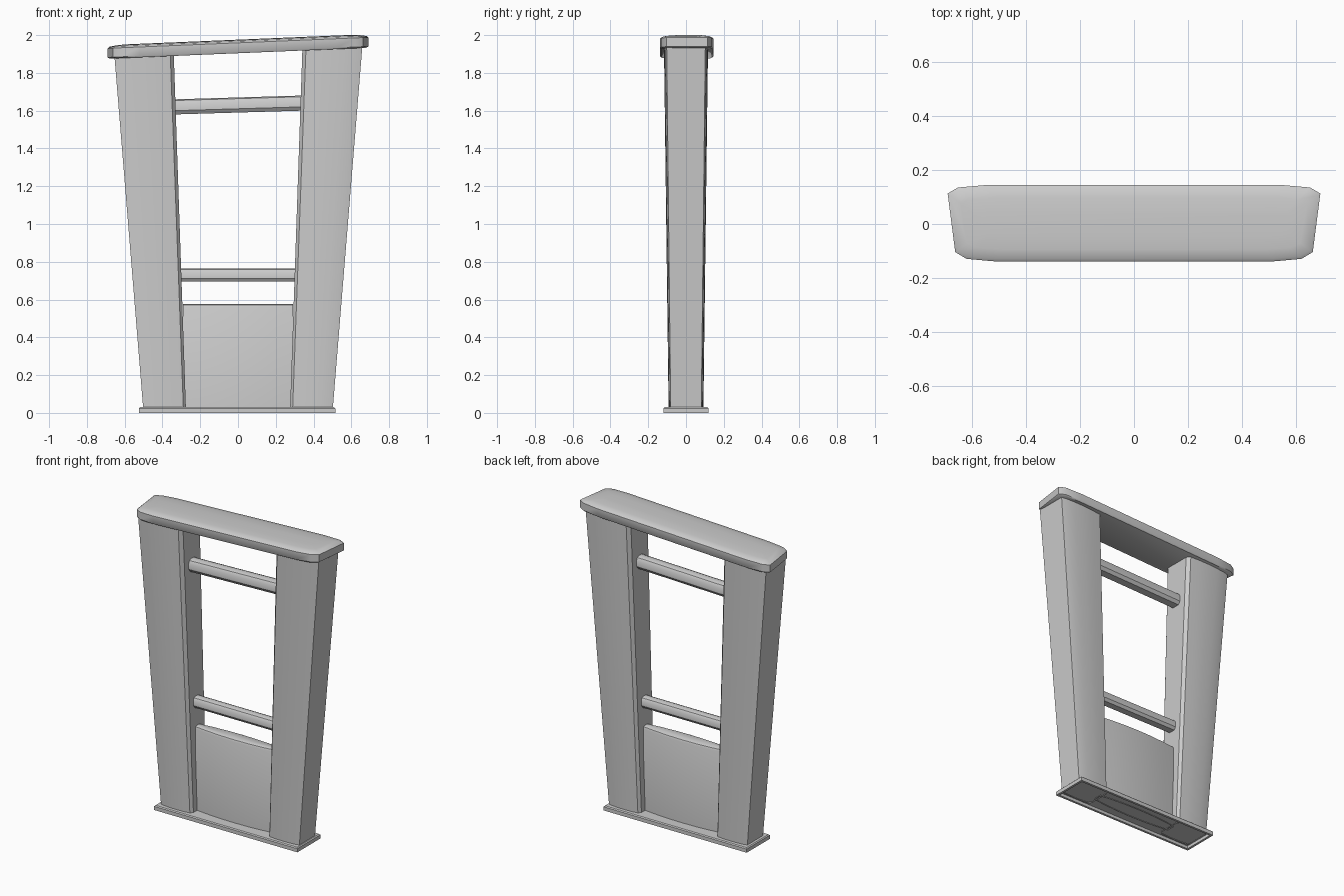
import bpy, bmesh, math

if "Cube" in bpy.data.objects:
    bpy.data.objects.remove(bpy.data.objects["Cube"])


def make_object(name, bm, angle=25):
    bmesh.ops.recalc_face_normals(bm, faces=bm.faces)
    mesh = bpy.data.meshes.new(name)
    bm.to_mesh(mesh)
    bm.free()
    obj = bpy.data.objects.new(name, mesh)
    bpy.context.collection.objects.link(obj)
    bpy.ops.object.select_all(action='DESELECT')
    bpy.context.view_layer.objects.active = obj
    obj.select_set(True)
    bpy.ops.object.shade_smooth_by_angle(angle=math.radians(angle))
    return obj


def loft(name, rings, cap_start=True, cap_end=True, angle=25):
    """Skin a list of equal-length closed rings."""
    bm = bmesh.new()
    vs = [[bm.verts.new(p) for p in ring] for ring in rings]
    n = len(rings[0])
    for a, b in zip(vs, vs[1:]):
        for i in range(n):
            j = (i + 1) % n
            bm.faces.new((a[i], a[j], b[j], b[i]))
    if cap_start:
        bm.faces.new(vs[0])
    if cap_end:
        bm.faces.new(vs[-1])
    return make_object(name, bm, angle)


def cap_underside(x):
    return 1.905 + 0.042 * x


def leg_x(u, z):
    inner = 0.275 + 0.065 * z / 1.9
    outer = 0.50 + 0.155 * z / 1.9
    return inner + u * (outer - inner)


# Leaning legs: bulged faces with chamfered corners, cut to the sloping cap
half = [(0, .74), (.06, .93), (.27, .98), (.49, 1), (.71, .98), (.9, .94), (1, .88)]
section = half + [(u, -v) for u, v in reversed(half)]
for side, name in ((-1, "left_leg"), (1, "right_leg")):
    bottom = [(side * leg_x(u, 0.015), v * 0.092, 0.015) for u, v in section]
    top = []
    for u, v in section:
        x = side * leg_x(u, 1.9)
        z = cap_underside(x) + 0.005
        top.append((side * leg_x(u, z), v * 0.116, z))
    loft(name, [bottom, top], cap_start=False)

# Sloping crowned cap with clipped corners, slightly wider at the back
right_side = [(.52, -.138), (.62, -.129), (.662, -.104), (.69, .113), (.652, .135), (.54, .145)]
outline = right_side + [(-x, y) for x, y in reversed(right_side)]


def cap_ring(dx, sy, h):
    return [(x * dx, y * sy, cap_underside(x * dx) + h) for x, y in outline]


loft("top_cap", [cap_ring(.985, .96, -.001), cap_ring(1, 1, .006), cap_ring(1, 1, .054),
                 cap_ring(.985, .93, .062), cap_ring(.93, .68, .068),
                 cap_ring(.86, .3, .071)], angle=40)


# Crossbars: flat underside and rounded top
def crossbar(name, half_length, z_left, z_right, height, depth):
    profile = [(-.32, -.5), (.32, -.5), (.5, -.25), (.5, .2), (.36, .42),
               (.15, .5), (-.15, .5), (-.36, .42), (-.5, .2), (-.5, -.25)]
    rings = [[(x, a * depth, z + b * height) for a, b in profile]
             for x, z in ((-half_length, z_left), (half_length, z_right))]
    loft(name, rings, angle=35)


crossbar("upper_crossbar", .335, 1.62, 1.64, .08, .08)
crossbar("lower_crossbar", .302, .73, .73, .07, .07)

# Lower panel bowed front and back, with an eased top edge
xs = [-.29, -.2, -.1, 0, .1, .2, .29]


def panel_ring(z, shrink):
    front = [(x, -(.028 + .02 * (1 - (x / .29) ** 2) - shrink), z) for x in xs]
    return front + [(x, -y, z) for x, y, z in reversed(front)]


loft("lower_panel", [panel_ring(.015, 0), panel_ring(.56, 0), panel_ring(.572, .005),
                     panel_ring(.577, .014)], cap_start=False, angle=35)


# Base plate with a hollow underside
def base_ring(hx, hy, z):
    return [(sx * hx - .005, sy * hy, z) for sx, sy in ((-1, -1), (1, -1), (1, 1), (-1, 1))]


loft("base_plate", [base_ring(.505, .105, .02), base_ring(.505, .105, 0), base_ring(.52, .12, 0),
                    base_ring(.52, .12, .024), base_ring(.514, .114, .03)], angle=20)
